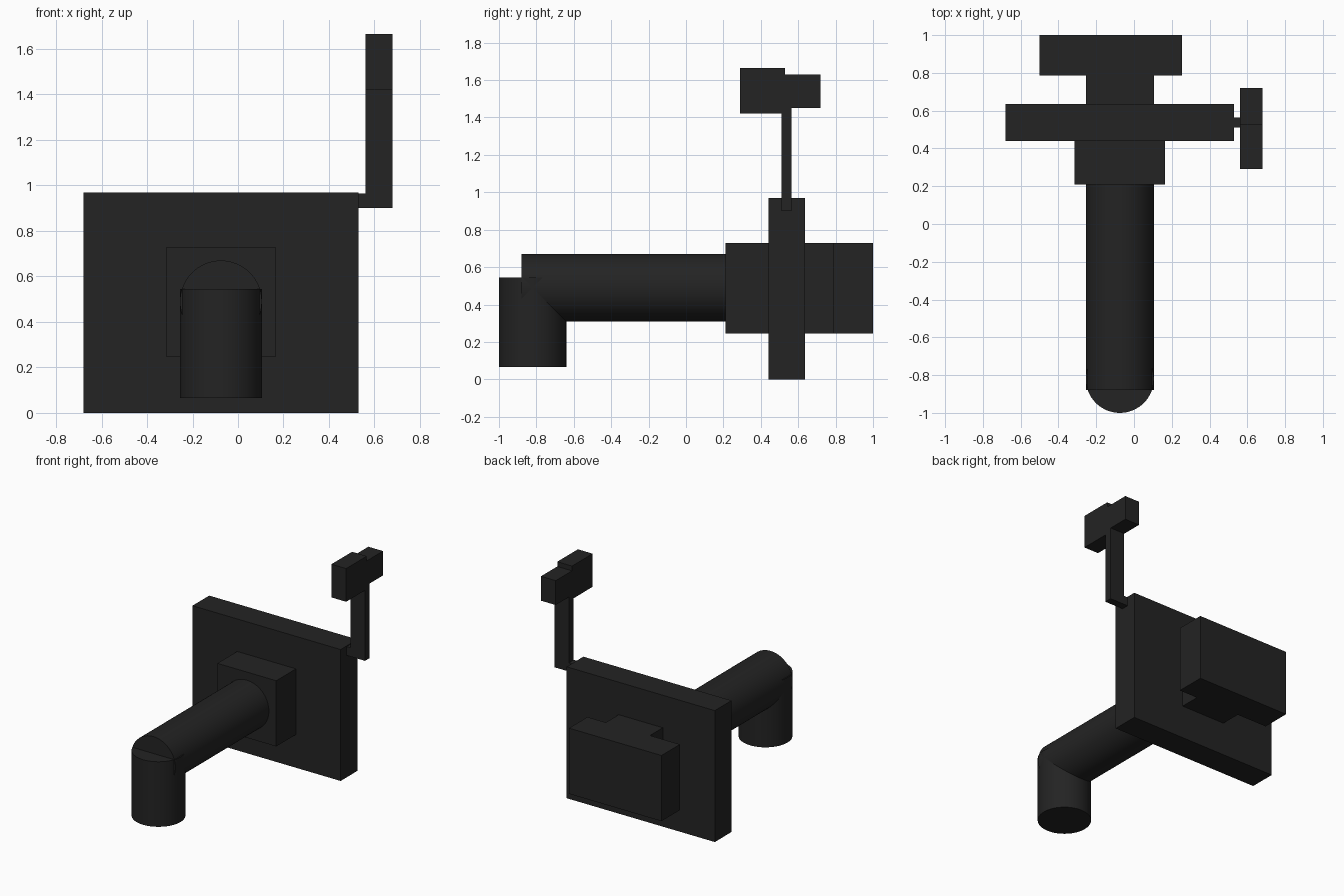
import bpy
import math

if "Cube" in bpy.data.objects:
    bpy.data.objects.remove(bpy.data.objects["Cube"])

dark = bpy.data.materials.new("matte_black")
dark.diffuse_color = (0.017, 0.017, 0.017, 1)
dark.use_nodes = True
dark.node_tree.nodes["Principled BSDF"].inputs["Base Color"].default_value = dark.diffuse_color


def box(name, x, y, z):
    """Box from (min, max) pairs along each axis."""
    bpy.ops.mesh.primitive_cube_add(size=1)
    ob = bpy.context.object
    ob.name = name
    ob.location = [(a + b) / 2 for a, b in (x, y, z)]
    ob.scale = [b - a for a, b in (x, y, z)]
    bpy.ops.object.transform_apply(location=False, rotation=False, scale=True)
    ob.data.materials.append(dark)


def tube(name, centre, length, tilt=0):
    """Smooth-sided round bar, tilted about x."""
    bpy.ops.mesh.primitive_cylinder_add(vertices=64, radius=0.18, depth=length,
                                        location=centre, rotation=(tilt, 0, 0))
    ob = bpy.context.object
    ob.name = name
    ob.data.materials.append(dark)
    bpy.ops.object.shade_smooth_by_angle(angle=math.radians(30))


# Upright plate with mounting blocks in front and behind
box("main_plate", (-0.68, 0.53), (0.44, 0.635), (0, 0.97))
box("front_block", (-0.315, 0.165), (0.21, 0.44), (0.245, 0.73))
box("rear_neck", (-0.255, 0.105), (0.635, 0.785), (0.245, 0.73))
box("rear_block", (-0.5, 0.255), (0.785, 1.0), (0.245, 0.73))

# Pipe running forward and turning down
tube("horizontal_pipe", (-0.075, -0.335, 0.49), 1.09, math.pi / 2)
tube("down_pipe", (-0.075, -0.82, 0.305), 0.48)

# Side post carrying a two-part head
box("post_bracket", (0.53, 0.56), (0.51, 0.565), (0.9, 0.965))
box("side_post", (0.56, 0.68), (0.51, 0.565), (0.9, 1.45))
box("head_front", (0.56, 0.68), (0.29, 0.53), (1.42, 1.665))
box("head_rear", (0.56, 0.68), (0.53, 0.72), (1.45, 1.63))
